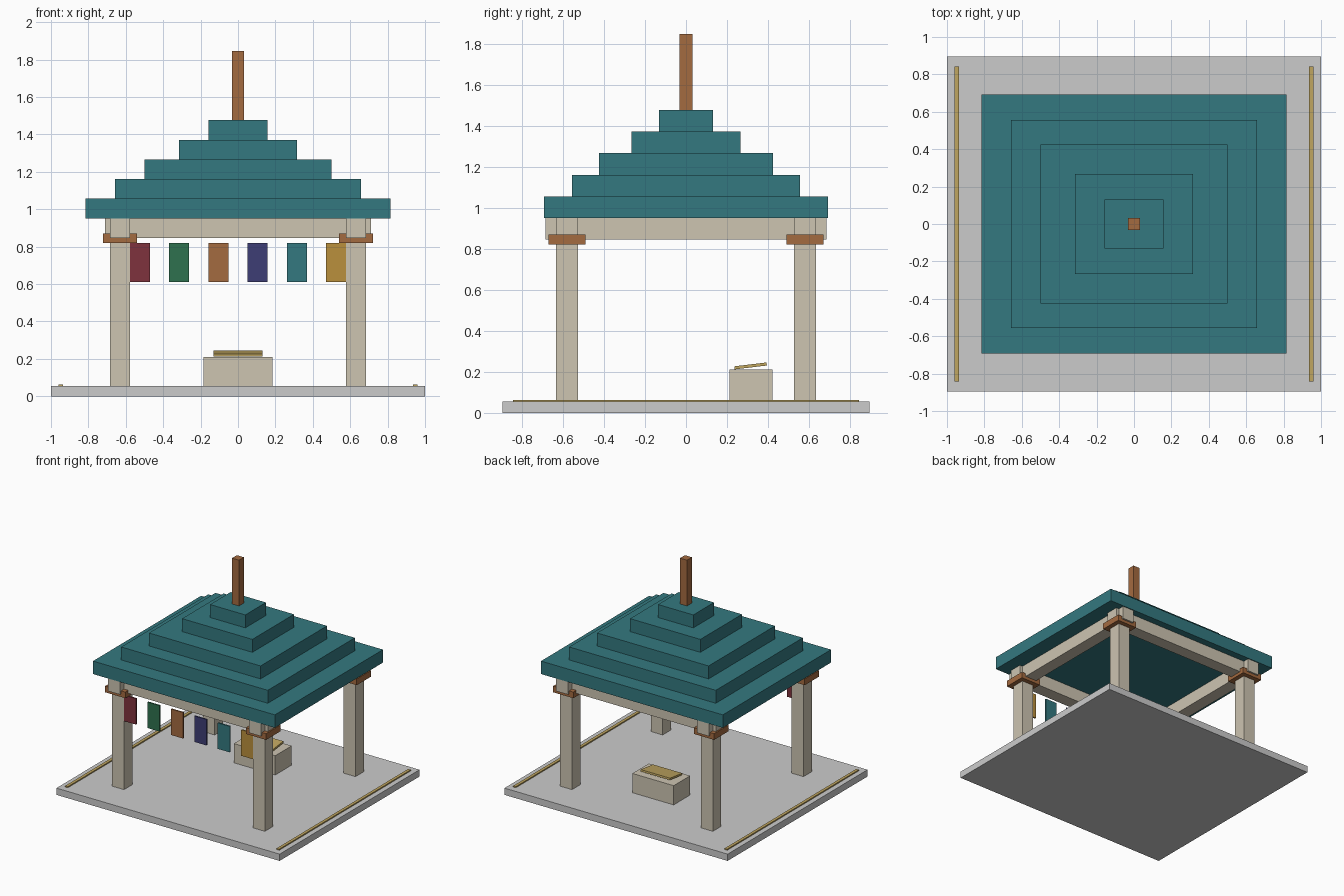
import bpy

if "Cube" in bpy.data.objects:
    bpy.data.objects.remove(bpy.data.objects["Cube"])

def material(name, rgb):
    # colours given as 0-255 display values, stored as linear
    m = bpy.data.materials.new(name)
    m.diffuse_color = [(c / 255) ** 2.2 for c in rgb] + [1]
    m.use_nodes = True
    m.node_tree.nodes["Principled BSDF"].inputs["Base Color"].default_value = m.diffuse_color
    return m

STONE = material("pale_stone", (204, 195, 176))
TEAL = material("teal", (55, 120, 127))
COPPER = material("copper", (162, 106, 66))
GOLD = material("gold", (184, 142, 62))
BRASS = material("brass", (190, 164, 96))
MAROON = material("maroon", (126, 54, 64))
GREEN = material("green", (50, 112, 80))
INDIGO = material("indigo", (64, 64, 116))

def box(name, center, size, mat=None, tilt=0):
    bpy.ops.mesh.primitive_cube_add(size=1, location=center)
    ob = bpy.context.object
    ob.name = name
    ob.scale = size
    bpy.ops.object.transform_apply(location=False, rotation=False, scale=True)
    ob.rotation_euler.x = tilt
    if mat:
        ob.data.materials.append(mat)
    return ob

def slab(name, x, y, z0, z1, w, d, mat=None):
    return box(name, (x, y, (z0 + z1) / 2), (w, d, z1 - z0), mat)

PX, PY = 0.631, 0.58      # post centres
W = 0.106                 # post and beam width
FLOOR, BEAM, EAVE = 0.055, 0.845, 0.951

# Floor
slab("floor", 0, 0, 0, FLOOR, 2, 1.79, None)

# Posts, capitals, beams and floor edge strips
for sx, side in ((-1, "left"), (1, "right")):
    slab(f"{side}_floor_strip", sx * 0.947, 0, FLOOR, 0.064, 0.024, 1.685, BRASS)
    slab(f"{side}_beam", sx * PX, 0, BEAM, EAVE, W, 1.37, STONE)
    for sy, end in ((-1, "front"), (1, "back")):
        slab(f"{end}_{side}_post", sx * PX, sy * PY, FLOOR, BEAM, W, W, STONE)
        slab(f"{end}_{side}_capital", sx * PX, sy * PY, 0.82, 0.87, 0.181, 0.181, COPPER)
for sy, end in ((-1, "front"), (1, "back")):
    slab(f"{end}_beam", 0, sy * PY, BEAM, EAVE, 1.42, W, STONE)

# Stepped roof
tiers = [(0.815, 0.692), (0.657, 0.557), (0.5, 0.425), (0.315, 0.266), (0.158, 0.132)]
STEP = 0.105
for i, (hx, hy) in enumerate(tiers):
    z = EAVE + i * STEP
    slab(f"roof_tier_{i + 1}", 0, 0, z, z + STEP, 2 * hx, 2 * hy, TEAL)

# Finial
slab("finial", 0, 0, EAVE + 5 * STEP, 1.847, 0.062, 0.062, COPPER)

# Hanging banners
for i, mat in enumerate((MAROON, GREEN, COPPER, INDIGO, TEAL, GOLD)):
    slab(f"banner_{i + 1}", -0.525 + 0.21 * i, -0.626, 0.61, 0.82, 0.108, 0.012, mat)

# Altar with tilted tablet
slab("altar", 0, 0.317, FLOOR, 0.211, 0.37, 0.21, STONE)
box("tablet", (0, 0.315, 0.229), (0.263, 0.158, 0.015), BRASS, tilt=0.12)
